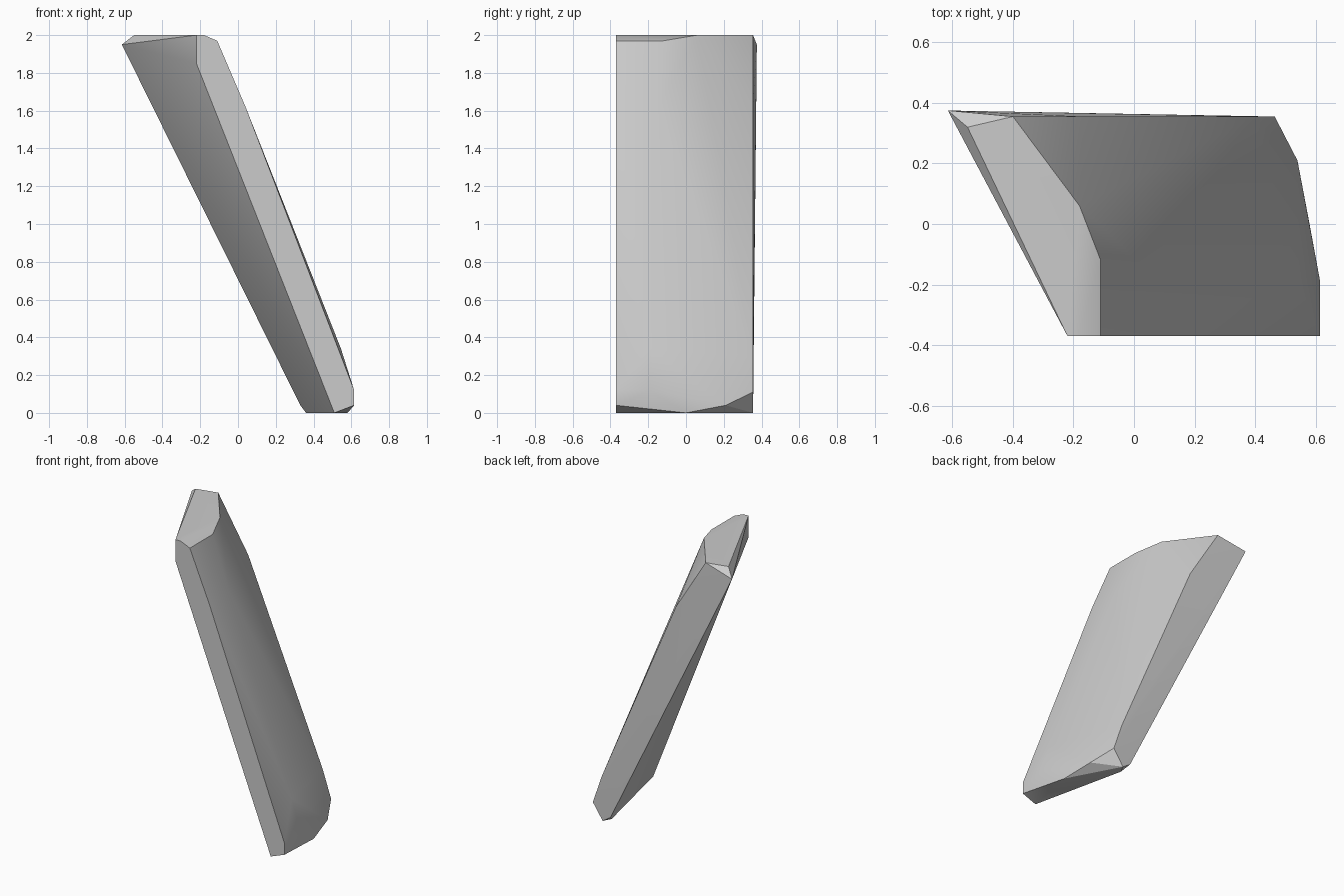
import bpy
import bmesh
import math

# Remove only the default cube
default_cube = bpy.data.objects.get("Cube")
if default_cube is not None:
    bpy.data.objects.remove(default_cube, do_unlink=True)

FRONT = -0.37
BACK = 0.355
TOP = 2.0


def make_material(name, color):
    material = bpy.data.materials.new(name)
    material.use_nodes = True
    material.diffuse_color = color
    shader = next(node for node in material.node_tree.nodes
                  if node.type == "BSDF_PRINCIPLED")
    shader.inputs["Base Color"].default_value = color
    return material


def hull_object(name, corners, material):
    """Wrap a convex solid around the corners and merge its flat faces."""
    mesh = bpy.data.meshes.new(name)
    bm = bmesh.new()
    for corner in corners:
        bm.verts.new(corner)
    result = bmesh.ops.convex_hull(bm, input=bm.verts)
    unused = [item for item in result["geom_interior"]
              if isinstance(item, bmesh.types.BMVert)]
    bmesh.ops.delete(bm, geom=unused, context="VERTS")
    bmesh.ops.dissolve_limit(bm, angle_limit=math.radians(1),
                             verts=bm.verts, edges=bm.edges)
    bmesh.ops.recalc_face_normals(bm, faces=bm.faces)
    bm.to_mesh(mesh)
    bm.free()
    mesh.materials.append(material)
    item = bpy.data.objects.new(name, mesh)
    bpy.context.collection.objects.link(item)
    return item


# Flat front side of the leaning slab
front_side = [(x, FRONT, z) for x, z in (
    (-0.22, TOP), (-0.18, TOP), (-0.11, 1.97), (0.04, 1.62),
    (0.615, 0.12), (0.615, 0.04), (0.51, 0), (-0.22, 1.85))]

# Flat back side, set lower on the lean
back_side = [(x, BACK, z) for x, z in (
    (-0.4, TOP), (-0.17, 1.63), (0.4, 0.3),
    (0.465, 0.11), (0.39, 0), (0.33, 0.04))]

# Gentle bulge across the broad upper face
bulge = [
    (-0.11, -0.12, 1.97), (-0.18, 0.06, TOP),
    (0.04, -0.15, 1.62), (0.545, -0.19, 0.34),
    (0.615, -0.19, 0.12), (0.54, 0.21, 0.04)]

# Pointed upper corner and the chamfered foot
tips = [
    (-0.615, 0.375, 1.95), (-0.55, 0.32, TOP),
    (0.58, 0, 0), (0.36, 0.3, 0)]

stone_gray = make_material("stone gray", (0.6, 0.6, 0.6, 1))
slab = hull_object("leaning_slab", front_side + back_side + bulge + tips, stone_gray)

# Soft broad faces with crisp chamfers
bpy.ops.object.select_all(action="DESELECT")
slab.select_set(True)
bpy.context.view_layer.objects.active = slab
bpy.ops.object.shade_smooth_by_angle(angle=math.radians(30))
